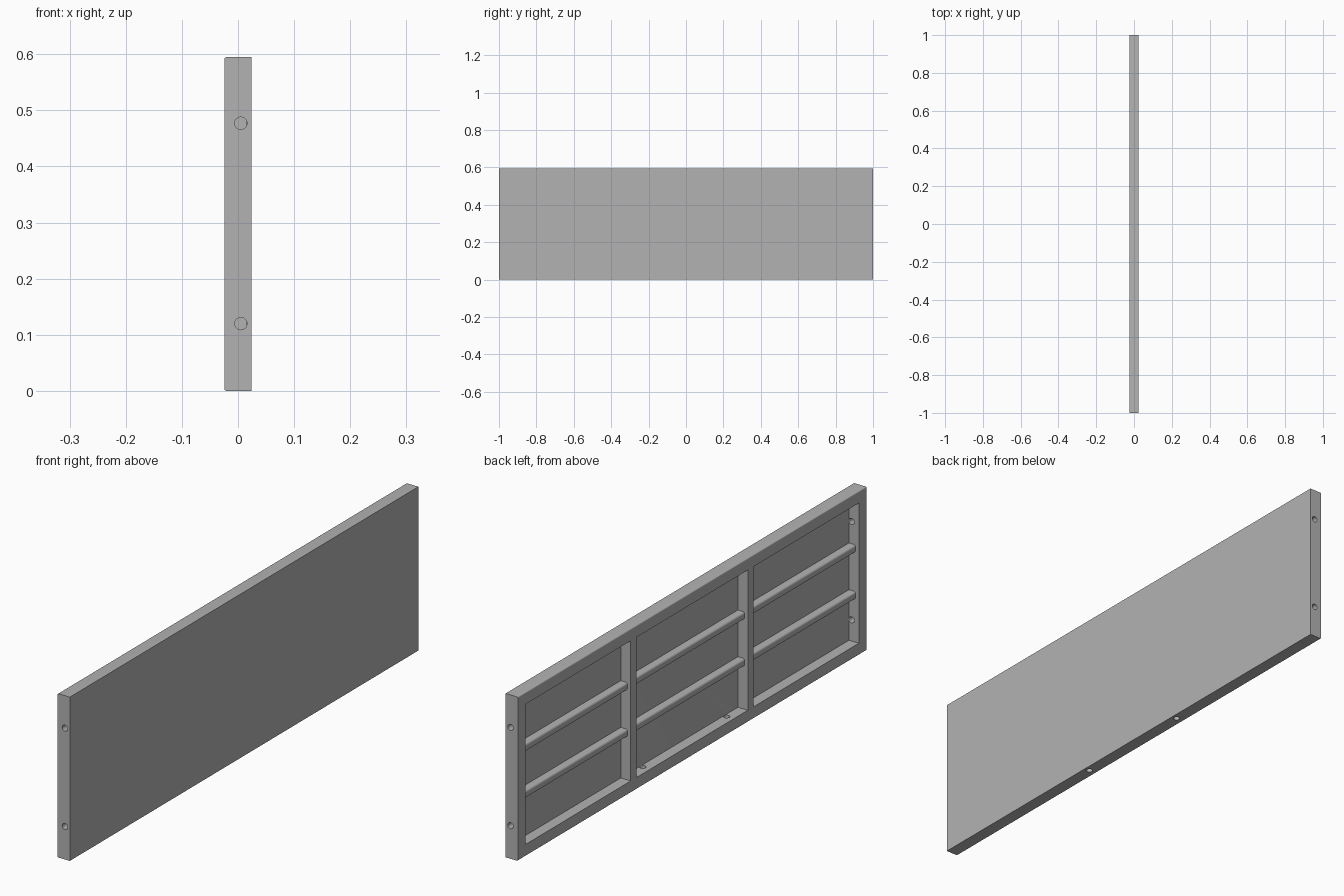
import bpy, bmesh
from math import pi
from mathutils import Matrix, Vector

if "Cube" in bpy.data.objects:
    bpy.data.objects.remove(bpy.data.objects["Cube"])

# One plain grey
GREY = (0.45, 0.45, 0.45, 1)
grey = bpy.data.materials.new("plain grey")
grey.use_nodes = True
grey.diffuse_color = GREY
grey.node_tree.nodes["Principled BSDF"].inputs["Base Color"].default_value = GREY

# Overall sizes
W, L, H = 0.049, 2.0, 0.595
BACK = -W / 2              # open, ribbed side
SKIN = W / 2 - 0.009       # inner face of the thin skin
BORDER = 0.043             # width of the outer frame
MULLION = 0.032            # width of the upright dividers
MULLION_Y = 0.336


def finish(bm, name):
    mesh = bpy.data.meshes.new(name)
    bm.to_mesh(mesh)
    bm.free()
    mesh.materials.append(grey)
    ob = bpy.data.objects.new(name, mesh)
    bpy.context.collection.objects.link(ob)
    return ob


def box_mesh(lo, hi):
    lo, hi = Vector(lo), Vector(hi)
    bm = bmesh.new()
    mat = Matrix.Translation((lo + hi) / 2) @ Matrix.Diagonal((*(hi - lo), 1))
    bmesh.ops.create_cube(bm, size=1, matrix=mat)
    return bm


def round_edges(bm, test, radius, segments):
    edges = [e for e in bm.edges if all(test(v.co) for v in e.verts)
             and abs(e.verts[0].co.y - e.verts[1].co.y) > 0.1]
    bmesh.ops.bevel(bm, geom=edges, offset=radius, segments=segments,
                    profile=0.5, affect='EDGES')


def drill(centre, axis, depth):
    bm = bmesh.new()
    turn = Matrix.Rotation(pi / 2, 4, 'X') if axis == 'Y' else Matrix()
    bmesh.ops.create_cone(bm, cap_ends=True, segments=32, radius1=0.011,
                          radius2=0.011, depth=depth,
                          matrix=Matrix.Translation(centre) @ turn)
    return finish(bm, "hole_cutter")


def cut(ob, cutter):
    mod = ob.modifiers.new("cut", 'BOOLEAN')
    mod.operation, mod.solver, mod.object = 'DIFFERENCE', 'EXACT', cutter
    bpy.context.view_layer.objects.active = ob
    bpy.ops.object.modifier_apply(modifier=mod.name)
    bpy.data.objects.remove(cutter)


def smooth(ob):
    bpy.ops.object.select_all(action='DESELECT')
    ob.select_set(True)
    bpy.context.view_layer.objects.active = ob
    bpy.ops.object.shade_smooth_by_angle(angle=0.6)


# Panel body, softened along the long edges of the open side
bm = box_mesh((BACK, -L / 2, 0), (W / 2, L / 2, H))
round_edges(bm, lambda co: co.x < 0, 0.004, 3)
panel = finish(bm, "panel_body")

# Three recessed bays
inner = L / 2 - BORDER
near, far = MULLION_Y - MULLION / 2, MULLION_Y + MULLION / 2
bays = [(-inner, -far), (-near, near), (far, inner)]
for y0, y1 in bays:
    cut(panel, finish(box_mesh((BACK - 0.1, y0, BORDER),
                               (SKIN, y1, H - BORDER)), "bay_cutter"))

# Dowel holes through both ends and the bottom rail
for side in (-1, 1):
    for z in (0.12, 0.477):
        cut(panel, drill((0.005, side * L / 2, z), 'Y', 0.12))
    cut(panel, drill((0.005, side * 0.24, 0), 'Z', 0.12))
smooth(panel)

# Two rounded stiffening ribs across each bay
bay_height = H - 2 * BORDER
for bay, (y0, y1) in zip(("right", "middle", "left"), bays):
    for level, part in (("lower", 1), ("upper", 2)):
        z = BORDER + bay_height * part / 3
        bm = box_mesh((SKIN - 0.027, y0, z - 0.014), (SKIN, y1, z + 0.014))
        round_edges(bm, lambda co: co.x < SKIN - 0.01, 0.008, 4)
        smooth(finish(bm, f"{level}_{bay}_rib"))
